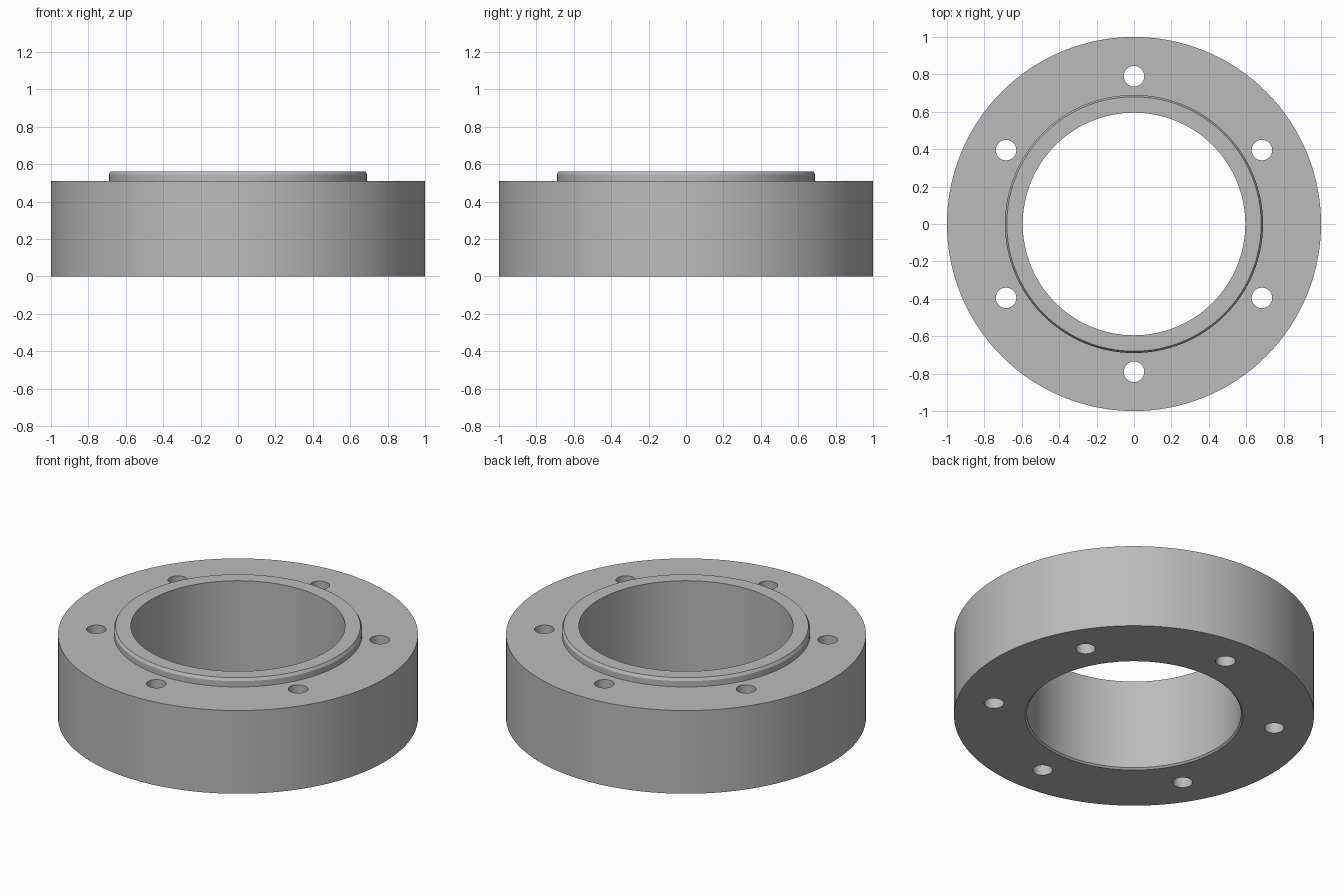
import bpy, bmesh, math

cube = bpy.data.objects.get("Cube")
if cube:
    bpy.data.objects.remove(cube, do_unlink=True)

SEGMENTS = 128
HOLES = 6

metal = bpy.data.materials.new("grey_metal")
metal.use_nodes = True
grey = (0.5, 0.5, 0.5, 1)
metal.diffuse_color = grey
metal.node_tree.nodes["Principled BSDF"].inputs["Base Color"].default_value = grey


def add_object(name, bm):
    bmesh.ops.recalc_face_normals(bm, faces=bm.faces)
    mesh = bpy.data.meshes.new(name)
    bm.to_mesh(mesh)
    bm.free()
    mesh.materials.append(metal)
    obj = bpy.data.objects.new(name, mesh)
    bpy.context.collection.objects.link(obj)
    return obj


def lathe(name, profile):
    """Turn a closed (radius, height) outline around the z axis."""
    bm = bmesh.new()
    verts = [bm.verts.new((r, 0, z)) for r, z in profile]
    edges = [bm.edges.new((v, verts[i - 1])) for i, v in enumerate(verts)]
    bmesh.ops.spin(bm, geom=verts + edges, cent=(0, 0, 0), axis=(0, 0, 1),
                   angle=math.tau, steps=SEGMENTS, use_merge=True)
    bmesh.ops.remove_doubles(bm, verts=bm.verts, dist=0.0001)
    return add_object(name, bm)


# Ring body with raised, chamfered centring lip and chamfered bore
ring = lathe("spacer_ring", [
    (0.605, 0), (1, 0), (1, 0.51), (0.69, 0.51),
    (0.69, 0.545), (0.68, 0.562), (0.595, 0.562), (0.595, 0.01)])

# Bolt hole cutters
bm = bmesh.new()
for i in range(HOLES):
    a = math.tau * i / HOLES + math.pi / 2
    made = bmesh.ops.create_cone(bm, cap_ends=True, segments=32,
                                 radius1=0.055, radius2=0.055, depth=1)
    bmesh.ops.translate(bm, verts=made["verts"],
                        vec=(0.79 * math.cos(a), 0.79 * math.sin(a), 0.25))
cutter = add_object("bolt_hole_cutter", bm)

bpy.ops.object.select_all(action="DESELECT")
ring.select_set(True)
bpy.context.view_layer.objects.active = ring
cut = ring.modifiers.new("bolt_holes", "BOOLEAN")
cut.operation = "DIFFERENCE"
cut.solver = "EXACT"
cut.object = cutter
bpy.ops.object.modifier_apply(modifier=cut.name)
bpy.data.objects.remove(cutter, do_unlink=True)

bpy.ops.object.shade_smooth_by_angle(angle=math.radians(25))
